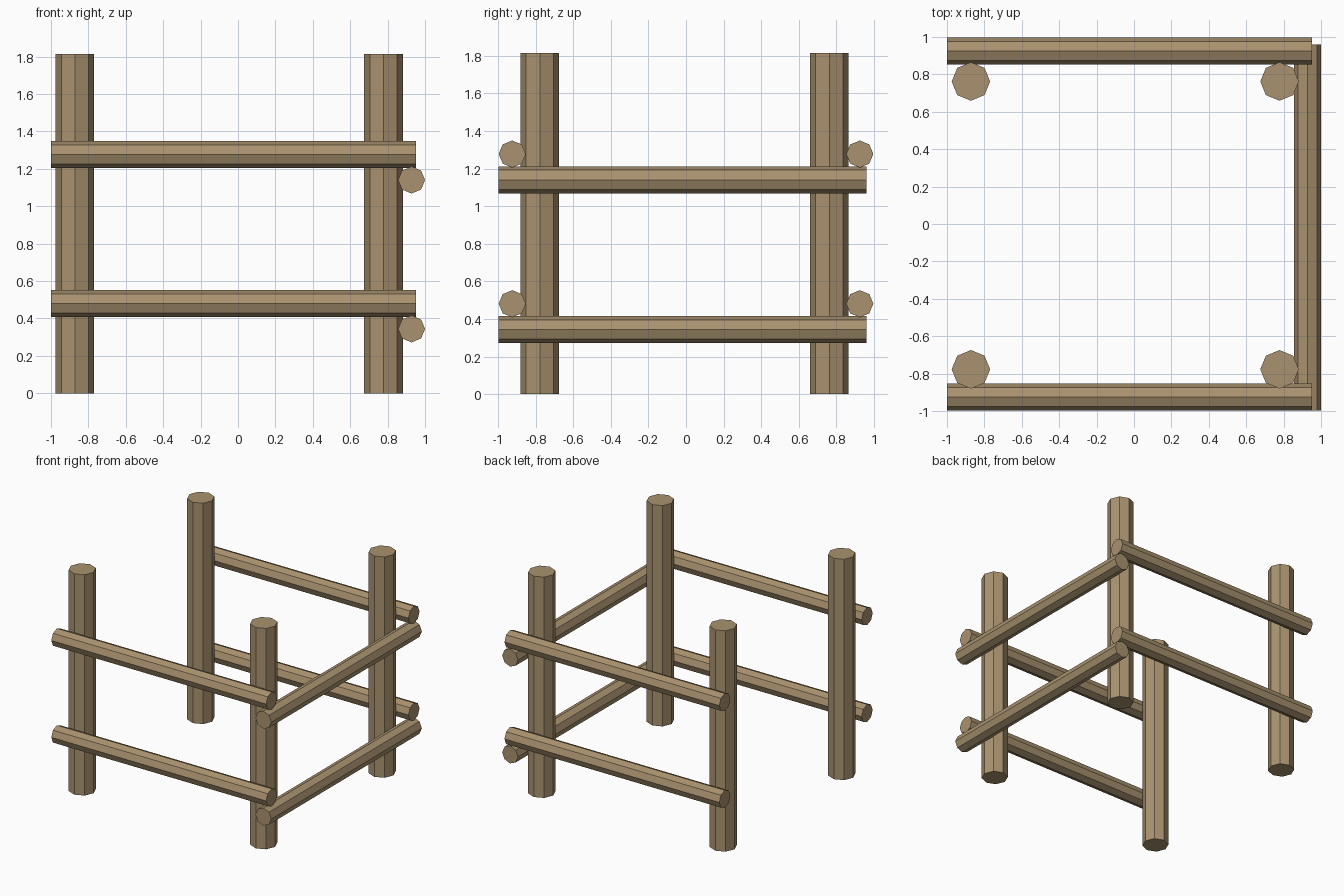
import bpy
from math import pi

if "Cube" in bpy.data.objects:
    bpy.data.objects.remove(bpy.data.objects["Cube"])

wood = bpy.data.materials.new("wood")
wood.diffuse_color = (0.40, 0.29, 0.16, 1)
wood.use_nodes = True
wood.node_tree.nodes["Principled BSDF"].inputs["Base Color"].default_value = wood.diffuse_color


def log(name, radius, length, centre, rotation=(0, 0, 0)):
    """Eight-sided log with a corner on each axis."""
    bpy.ops.mesh.primitive_cylinder_add(vertices=8, radius=radius, depth=length,
                                        location=centre, rotation=rotation)
    ob = bpy.context.object
    ob.name = name
    ob.data.materials.append(wood)
    bpy.ops.object.transform_apply(location=False, rotation=True, scale=True)
    return ob


# Four upright corner posts
POST_H = 1.815
for side, x in (("left", -0.872), ("right", 0.778)):
    for end, y in (("front", -0.777), ("back", 0.762)):
        log(f"{end}_{side}_post", 0.103, POST_H, (x, y, POST_H / 2))

RAIL_R = 0.072
for level, z in (("lower", 0.481), ("upper", 1.277)):
    # Front and back rails, outside the posts
    for end, y in (("front", -0.924), ("back", 0.924)):
        log(f"{level}_{end}_rail", RAIL_R, 1.953, (-0.0235, y, z), (0, pi / 2, 0))
    # Right side rail, just under the others (left side stays open)
    log(f"{level}_side_rail", RAIL_R, 1.955, (0.928, -0.0185, z - 0.137), (pi / 2, 0, 0))
